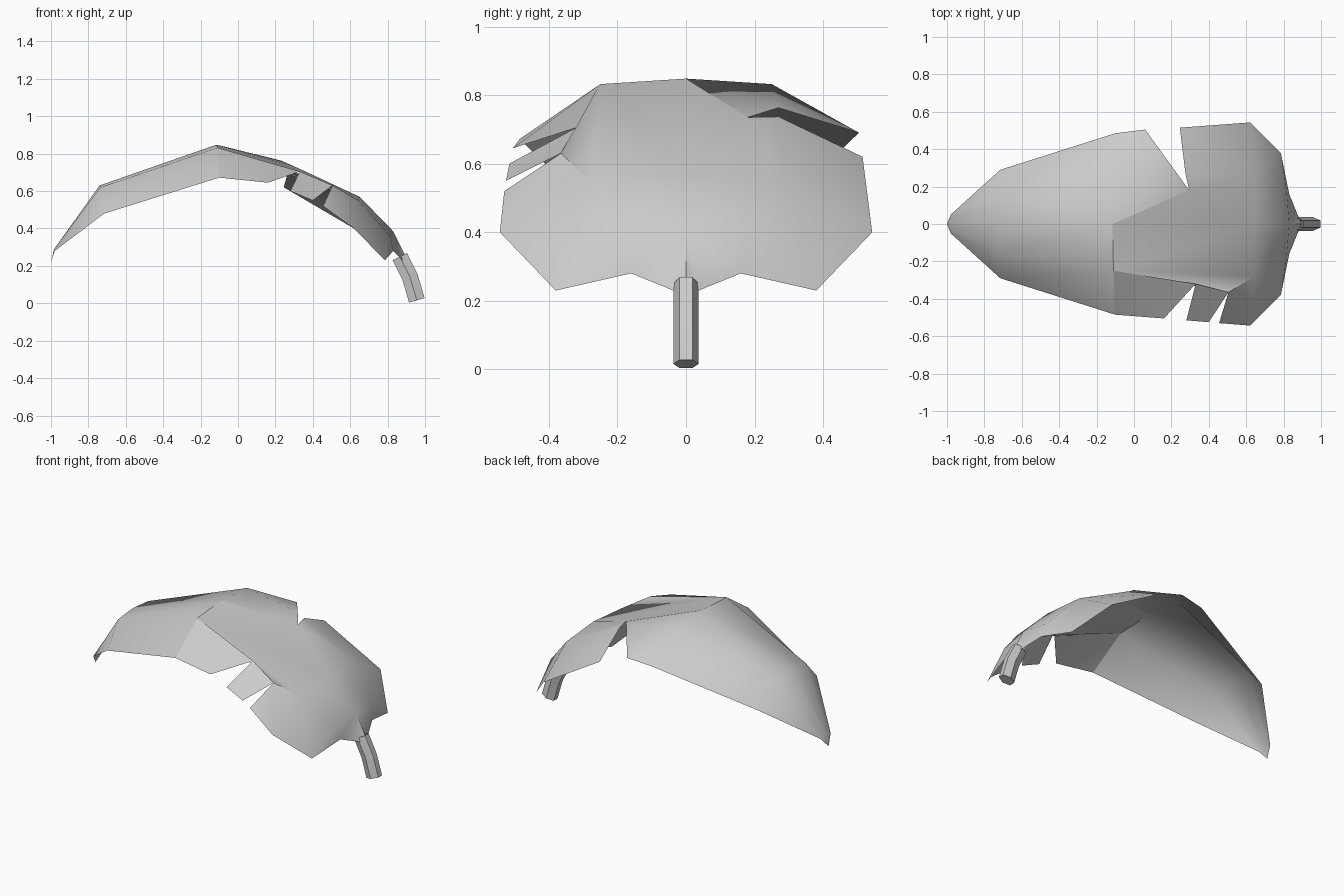
import bpy, bmesh, math
from mathutils import Vector

if "Cube" in bpy.data.objects:
    bpy.data.objects.remove(bpy.data.objects["Cube"])

# Leaf points: c = midrib, m = halfway out, e = rim (positive y, mirrored)
P = {
    'c0': (-1, 0, .22), 'c1': (-.98, 0, .295), 'c2': (-.74, 0, .63),
    'c3': (-.115, 0, .848), 'c5': (.65, 0, .57),
    'c6': (.83, 0, .385), 'c7': (.895, 0, .255),
}
half = {
    'm1': (-.983, .025, .29), 'm2': (-.735, .15, .62), 'm3': (-.11, .25, .832),
    'm5': (.645, .28, .55), 'm6': (.815, .19, .36),
    'e1': (-.98, .05, .28), 'e2': (-.715, .29, .48), 'e3': (-.10, .485, .672),
    'e5': (.62, .543, .40), 'e6': (.785, .38, .23), 'e7': (.83, .16, .28),
    's': (.88, .037, .23),
}
for k, (x, y, z) in half.items():
    P[k + '+'] = (x, y, z)
    P[k + '-'] = (x, -y, z)
# Tear corners: two on the front rim, one deep one on the back rim
P.update({
    'a': (.16, -.505, .645), 'n1': (.33, -.32, .705),
    'b': (.28, -.515, .60), 'c': (.40, -.525, .55), 'n2': (.505, -.365, .63),
    'd': (.455, -.53, .52),
    'f': (.06, .505, .69), 'h': (.23, .27, .763), 'n3': (.295, .18, .735),
    'k': (.275, .27, .737), 'g': (.245, .515, .62),
})

# Panels shared by both halves (* becomes + or -)
shared = ['c0 e1* m1* c1', 'c1 m1* m2* c2', 'm1* e1* e2* m2*', 'c2 m2* m3* c3',
          'm2* e2* e3* m3*', 'c5 m5* m6* c6', 'm5* e5* e6* m6*',
          'm6* e6* e7*', 'c6 m6* e7*', 'c6 e7* s* c7']
panels = [p.replace('*', s) for s in '+-' for p in shared]
# Panels around the tears
panels += ['c3 m3- m5- c5', 'm3- e3- a', 'm3- a n1', 'm3- n1 n2', 'm3- n2 m5-',
           'n1 b c n2', 'n2 d e5- m5-',
           'c3 n3 h m3+', 'c3 c5 n3', 'c5 m5+ k n3', 'm3+ h f e3+', 'k m5+ e5+ g']
# Creases across the crest
creases = ['e3- m3-', 'm3- c3', 'c3 n3']


def make_object(name, bm, angle):
    me = bpy.data.meshes.new(name)
    bm.to_mesh(me)
    bm.free()
    ob = bpy.data.objects.new(name, me)
    bpy.context.collection.objects.link(ob)
    bpy.ops.object.select_all(action='DESELECT')
    ob.select_set(True)
    bpy.context.view_layer.objects.active = ob
    bpy.ops.object.shade_smooth_by_angle(angle=math.radians(angle))
    return ob


# Leaf blade
bm = bmesh.new()
V = {k: bm.verts.new(co) for k, co in P.items()}
for p in panels:
    bm.faces.new([V[k] for k in p.split()])
bmesh.ops.triangulate(bm, faces=bm.faces[:])
bmesh.ops.recalc_face_normals(bm, faces=bm.faces[:])
if sum(f.normal.z for f in bm.faces) < 0:
    bmesh.ops.reverse_faces(bm, faces=bm.faces[:])
for c in creases:
    edge = bm.edges.get([V[k] for k in c.split()])
    if edge:
        edge.smooth = False
make_object('leaf_blade', bm, 45)

# Stem: six-sided bent tube
bm = bmesh.new()
path = [Vector(p) for p in ((.865, 0, .25), (.92, 0, .14), (.956, 0, .016))]
rings = []
for i, p in enumerate(path):
    t = (path[min(i + 1, 2)] - path[max(i - 1, 0)]).normalized()
    u = Vector((0, 1, 0))
    w = t.cross(u)
    rings.append([bm.verts.new(p + u * .037 * math.cos(a) + w * .05 * math.sin(a))
                  for a in (j * math.pi / 3 for j in range(6))])
for r, q in zip(rings, rings[1:]):
    for j in range(6):
        bm.faces.new((r[j], r[(j + 1) % 6], q[(j + 1) % 6], q[j]))
bm.faces.new(rings[-1])
bmesh.ops.recalc_face_normals(bm, faces=bm.faces[:])
make_object('leaf_stem', bm, 30)
